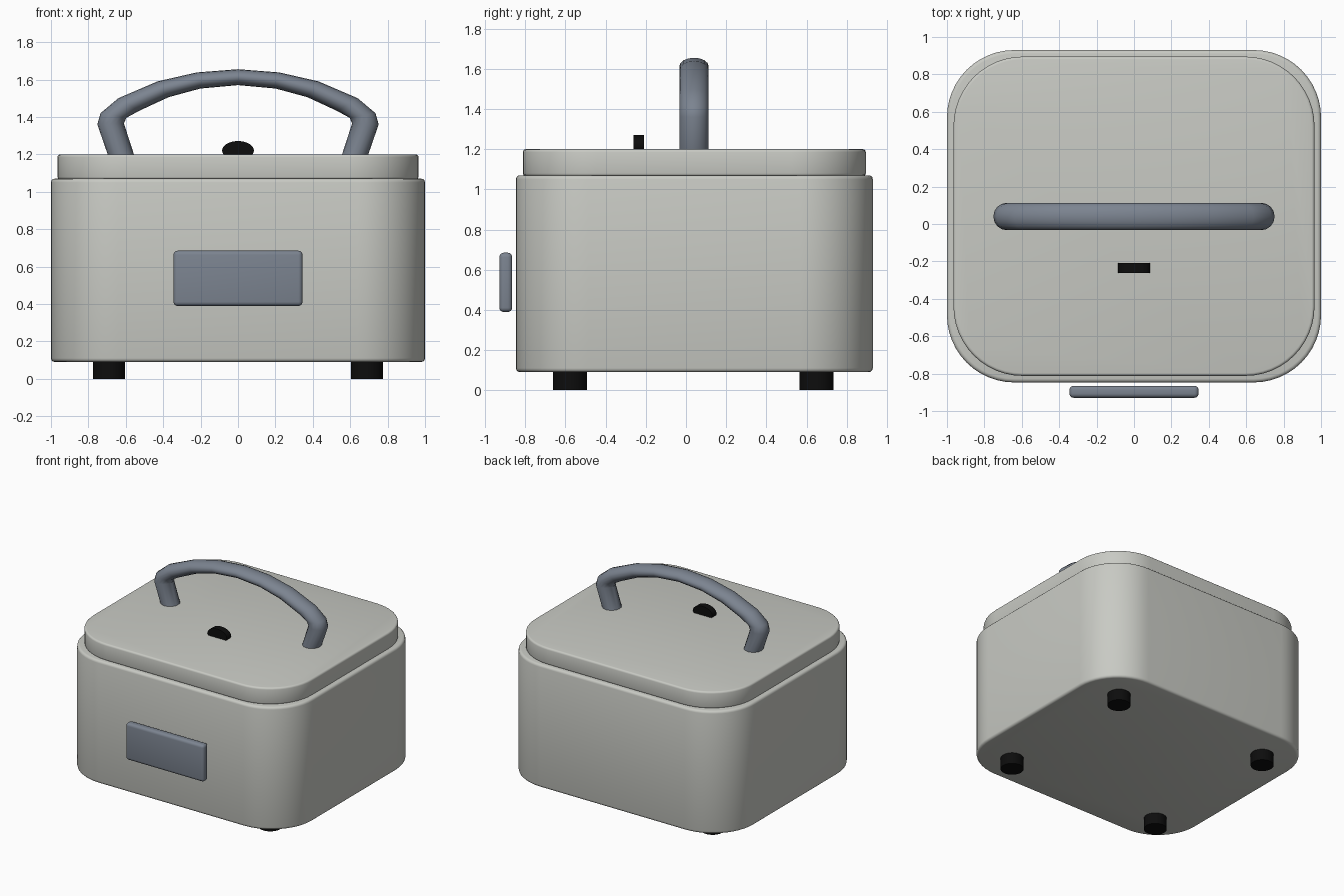
import bpy, bmesh, math
from mathutils import Matrix, Vector

cube = bpy.data.objects.get("Cube")
if cube:
    bpy.data.objects.remove(cube, do_unlink=True)


def material(name, colour):
    mat = bpy.data.materials.new(name)
    mat.use_nodes = True
    mat.diffuse_color = (*colour, 1)
    mat.node_tree.nodes["Principled BSDF"].inputs["Base Color"].default_value = (*colour, 1)
    return mat


SHELL = material("warm light grey", (0.58, 0.59, 0.55))
TRIM = material("slate blue grey", (0.20, 0.23, 0.28))
RUBBER = material("black", (0.004, 0.004, 0.004))


def finish(bm, name, mat, angle=35):
    bmesh.ops.recalc_face_normals(bm, faces=bm.faces)
    mesh = bpy.data.meshes.new(name)
    bm.to_mesh(mesh)
    bm.free()
    mesh.materials.append(mat)
    obj = bpy.data.objects.new(name, mesh)
    bpy.context.collection.objects.link(obj)
    bpy.ops.object.select_all(action='DESELECT')
    obj.select_set(True)
    bpy.context.view_layer.objects.active = obj
    bpy.ops.object.shade_smooth_by_angle(angle=math.radians(angle))
    return obj


def rounded_block(name, half_x, y0, y1, z0, z1, radius, edge, mat):
    """Upright block with rounded plan corners and softened rims."""
    bm = bmesh.new()
    mid, half_y, steps = (y0 + y1) / 2, (y1 - y0) / 2, 12
    ring = []
    for q, (sx, sy) in enumerate([(1, 1), (-1, 1), (-1, -1), (1, -1)]):
        for i in range(steps + 1):
            a = math.pi / 2 * (q + i / steps)
            ring.append(bm.verts.new((sx * (half_x - radius) + radius * math.cos(a),
                                      mid + sy * (half_y - radius) + radius * math.sin(a), z0)))
    base = bm.faces.new(ring)
    out = bmesh.ops.extrude_face_region(bm, geom=[base], use_keep_orig=True)
    bmesh.ops.translate(bm, vec=(0, 0, z1 - z0),
                        verts=[v for v in out["geom"] if isinstance(v, bmesh.types.BMVert)])
    bmesh.ops.recalc_face_normals(bm, faces=bm.faces)
    rims = [e for e in bm.edges if abs(e.verts[0].co.z - e.verts[1].co.z) < 1e-5]
    bmesh.ops.bevel(bm, geom=rims, offset=edge, segments=3, profile=0.5, affect='EDGES')
    return finish(bm, name, mat)


def cylinder(name, matrix, radius, depth, sides, mat):
    bm = bmesh.new()
    bmesh.ops.create_cone(bm, cap_ends=True, segments=sides, radius1=radius,
                          radius2=radius, depth=depth, matrix=matrix)
    return finish(bm, name, mat)


# Case and lid
rounded_block("case", 1.0, -0.847, 0.93, 0.09, 1.07, 0.36, 0.02, SHELL)
rounded_block("lid", 0.965, -0.812, 0.895, 1.065, 1.2, 0.37, 0.015, SHELL)

# Front panel, standing just off the case
bm = bmesh.new()
bmesh.ops.create_cube(bm, size=1, matrix=Matrix.Translation((0, -0.897, 0.537))
                      @ Matrix.Diagonal((0.69, 0.064, 0.295, 1)))
bmesh.ops.bevel(bm, geom=bm.edges[:], offset=0.022, segments=4, profile=0.5, affect='EDGES')
finish(bm, "front_panel", TRIM)

# Feet
for side, x in (("left", 0.69), ("right", -0.69)):
    for end, y in (("front", -0.578), ("back", 0.65)):
        cylinder(f"{end}_{side}_foot", Matrix.Translation((x, y, 0.05)),
                 0.085, 0.1, 32, RUBBER)

# Lid button: flattened disc on edge
cylinder("lid_button", Matrix.Translation((0, -0.236, 1.22)) @ Matrix.Diagonal((1, 1, 0.6, 1))
         @ Matrix.Rotation(math.pi / 2, 4, 'X'), 0.085, 0.053, 32, RUBBER)

# Carry handle: oval sections between outer and inner outline points
half = [((0.69, 1.18), (0.55, 1.18)), ((0.752, 1.36), (0.61, 1.365)),
        ((0.735, 1.42), (0.597, 1.395)), ((0.64, 1.50), (0.53, 1.432)),
        ((0.43, 1.59), (0.37, 1.506)), ((0.22, 1.638), (0.2, 1.552))]
mirrored = [((-o[0], o[1]), (-i[0], i[1])) for o, i in reversed(half)]
sections = half + [((0, 1.655), (0, 1.57))] + mirrored
SIDES = 16
bm = bmesh.new()
rings = []
for outer, inner in sections:
    o, i = Vector((outer[0], 0.04, outer[1])), Vector((inner[0], 0.04, inner[1]))
    centre, reach = (o + i) / 2, (o - i) / 2
    rings.append([bm.verts.new(centre + reach * math.cos(a) + Vector((0, 0.073 * math.sin(a), 0)))
                  for a in (math.tau * k / SIDES for k in range(SIDES))])
for a, b in zip(rings, rings[1:]):
    for k in range(SIDES):
        n = (k + 1) % SIDES
        bm.faces.new((a[k], a[n], b[n], b[k]))
bm.faces.new(rings[0])
bm.faces.new(rings[-1])
finish(bm, "carry_handle", TRIM, 40)
